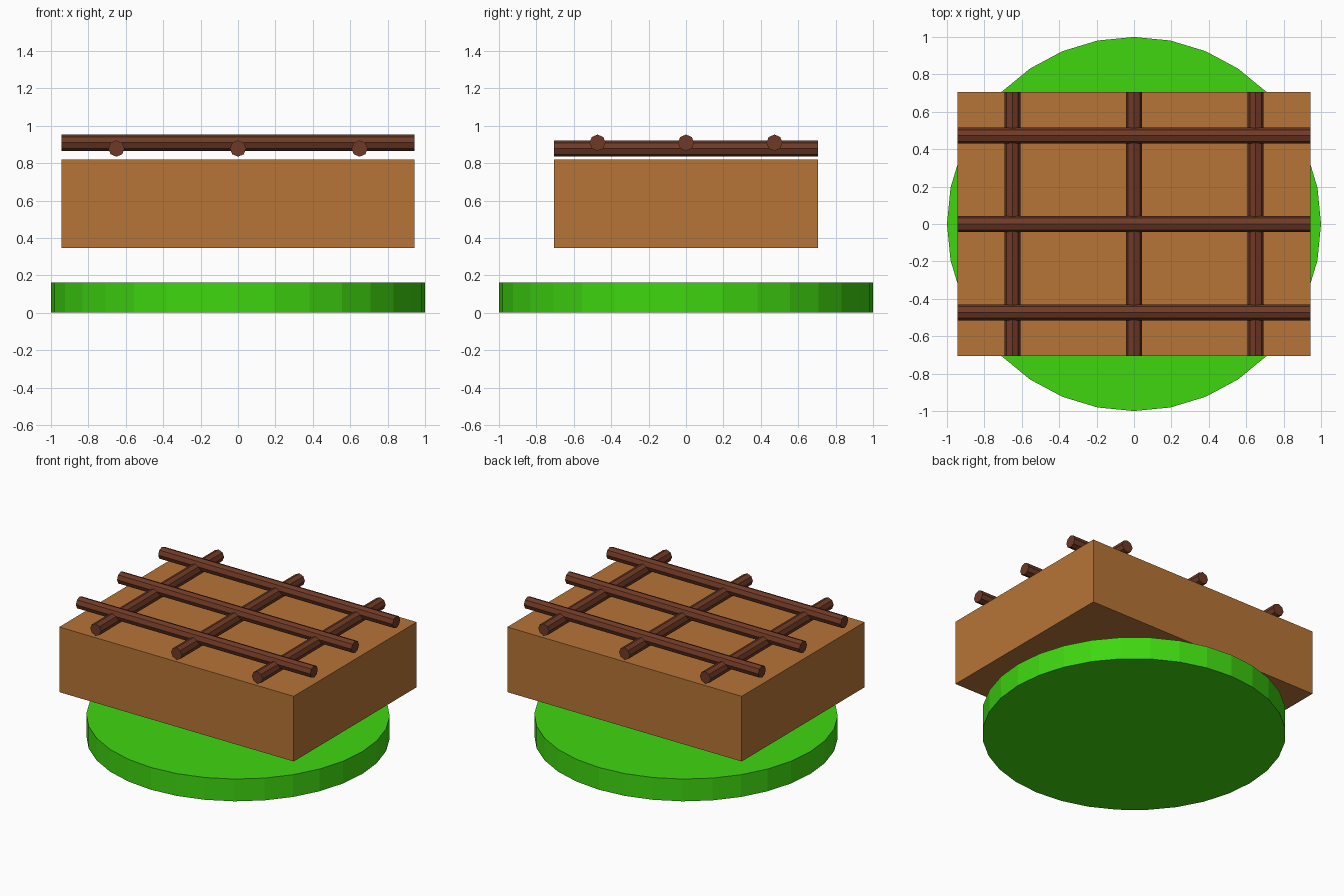
import bpy
import math

if "Cube" in bpy.data.objects:
    bpy.data.objects.remove(bpy.data.objects["Cube"])


def material(name, rgb):
    # convert 0-255 display values to linear
    lin = [(c / 255 / 12.92) if c < 10 else ((c / 255 + 0.055) / 1.055) ** 2.4 for c in rgb]
    m = bpy.data.materials.new(name)
    m.diffuse_color = (*lin, 1)
    m.use_nodes = True
    m.node_tree.nodes["Principled BSDF"].inputs["Base Color"].default_value = m.diffuse_color
    return m


GREEN = material("grass_green", (63, 214, 16))
TAN = material("warm_brown", (183, 116, 55))
DARK = material("dark_brown", (112, 58, 38))


def finish(name, mat):
    ob = bpy.context.object
    ob.name = name
    ob.data.materials.append(mat)
    return ob


def cylinder(name, mat, sides, radius, length, loc, rot=(0, 0, 0)):
    bpy.ops.mesh.primitive_cylinder_add(vertices=sides, radius=radius, depth=length,
                                        location=loc, rotation=rot)
    return finish(name, mat)


# round base
cylinder("base_disc", GREEN, 32, 1.0, 0.162, (0, 0, 0.081))

# floating block
bpy.ops.mesh.primitive_cube_add(size=1, location=(0, 0, 0.583))
block = finish("block", TAN)
block.scale = (1.886, 1.414, 0.474)

# lattice of crossed eight-sided rods
ROD = 0.0435
for i in (-1, 0, 1):
    cylinder("long_rod", DARK, 8, ROD, 1.886, (0, i * 0.473, 0.909), (0, math.pi / 2, 0))
    cylinder("cross_rod", DARK, 8, ROD, 1.414, (i * 0.65, 0, 0.878), (math.pi / 2, 0, 0))
